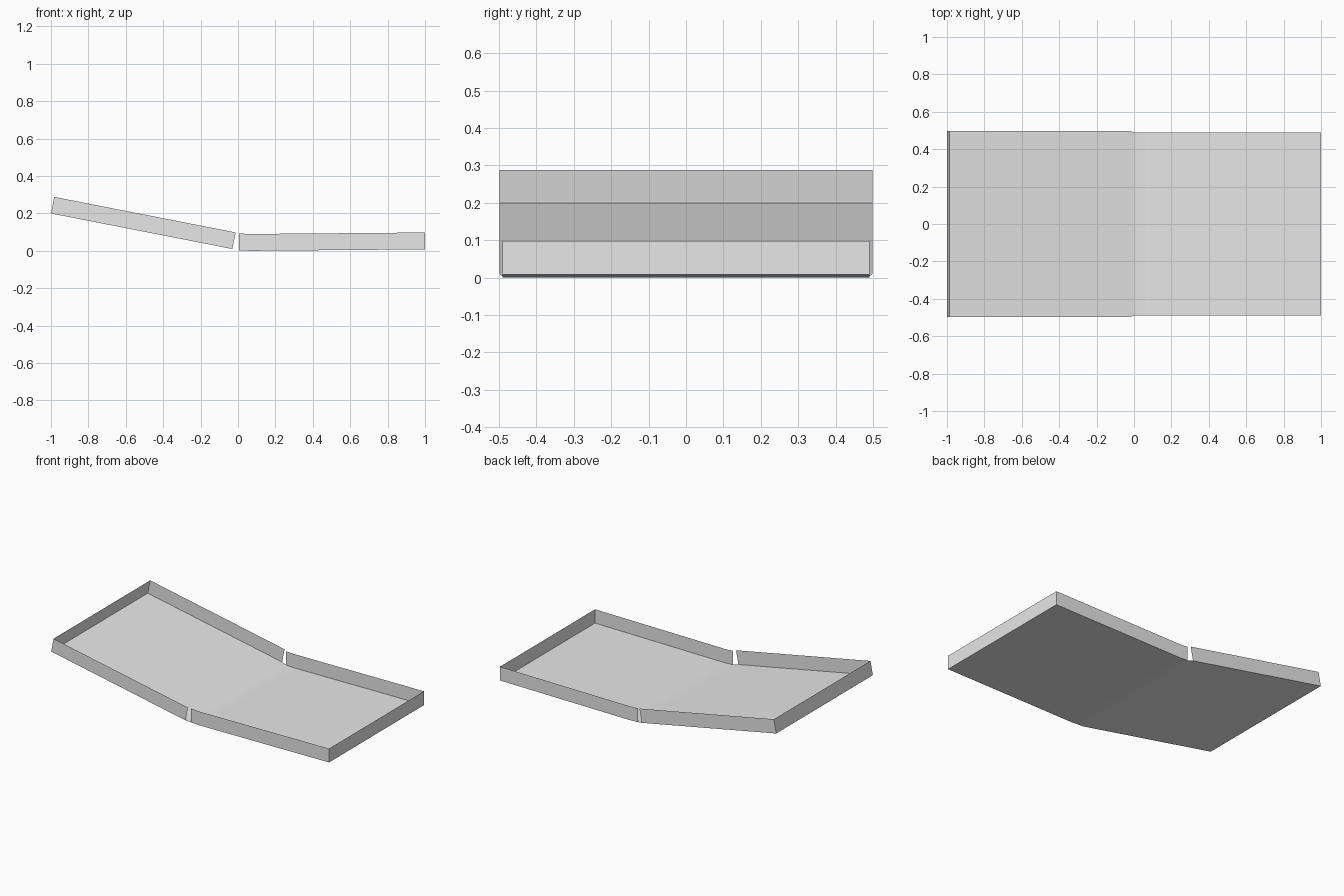
import bpy
import bmesh
from mathutils import Vector

cube = bpy.data.objects.get("Cube")
if cube:
    bpy.data.objects.remove(cube, do_unlink=True)

WALL = 0.09

grey = bpy.data.materials.new("light grey")
grey.use_nodes = True
grey.diffuse_color = (0.8, 0.8, 0.8, 1)
grey.node_tree.nodes["Principled BSDF"].inputs["Base Color"].default_value = (0.8, 0.8, 0.8, 1)


def sheet(name, quads):
    """Make one flat-shaded sheet object from a list of quads."""
    bm = bmesh.new()
    for quad in quads:
        bm.faces.new([bm.verts.new(p) for p in quad])
    bmesh.ops.remove_doubles(bm, verts=bm.verts, dist=0.0005)
    mesh = bpy.data.meshes.new(name)
    bm.to_mesh(mesh)
    bm.free()
    mesh.materials.append(grey)
    obj = bpy.data.objects.new(name, mesh)
    bpy.context.collection.objects.link(obj)
    return obj


# Bent floor: x, half width, z along the length
profile = [(-1.0, 0.498, 0.2), (-0.03, 0.498, 0.01), (0.005, 0.49, 0.003),
           (0.06, 0.49, 0.0), (1.0, 0.49, 0.008)]
floor = []
for (x0, w0, z0), (x1, w1, z1) in zip(profile, profile[1:]):
    floor.append([(x0, -w0, z0), (x1, -w1, z1), (x1, w1, z1), (x0, w0, z0)])
sheet("tray_floor", floor)


def lift(points):
    """Vector of wall height, square to a run of floor points."""
    run = Vector(points[-1]) - Vector(points[0])
    return Vector((-run.z, 0, run.x)).normalized() * WALL


# Side walls on both panels, with a gap at the fold
for panel, rows in (("raised", profile[:2]), ("level", profile[2:])):
    for side, sign in (("front", -1), ("back", 1)):
        base = [Vector((x, sign * w, z)) for x, w, z in rows]
        up = lift(base)
        quads = []
        for a, b in zip(base, base[1:]):
            quad = [a, b, b + up, a + up]
            quads.append(quad if sign < 0 else quad[::-1])
        sheet(f"{panel}_{side}_wall", quads)

    # End wall closing the outer edge of the panel
    x, w, z = rows[0] if panel == "raised" else rows[-1]
    a, b = Vector((x, -w, z)), Vector((x, w, z))
    quad = [a, b, b + up, a + up]
    sheet(f"{panel}_end_wall", [quad if x > 0 else quad[::-1]])
